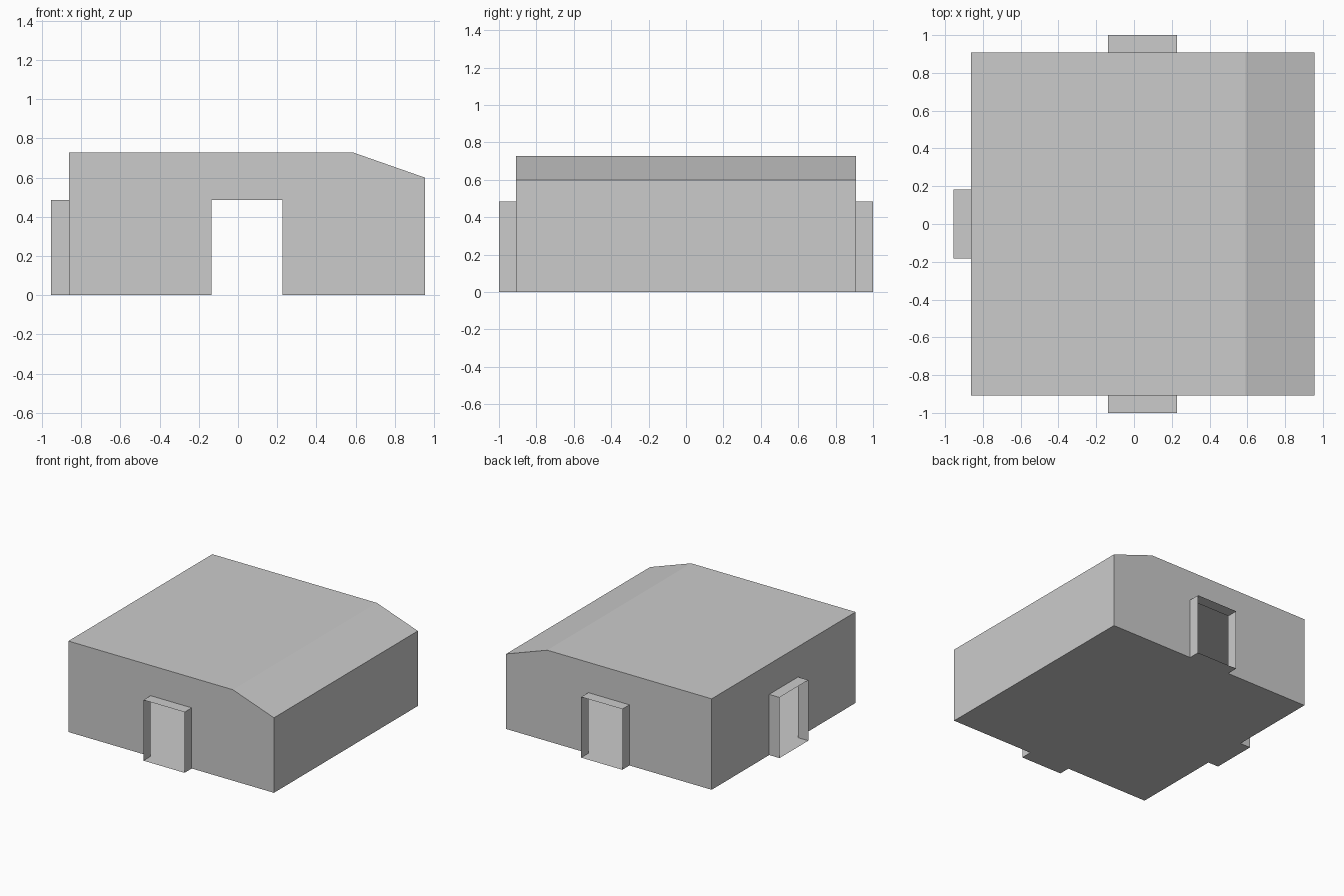
import bpy
from math import pi
from mathutils import Matrix

if "Cube" in bpy.data.objects:
    bpy.data.objects.remove(bpy.data.objects["Cube"])

U = 2 / 22                                  # modelling module
LEFT, RIGHT, RIDGE = -9.5 * U, 10.5 * U, 6.5 * U
HALF_Y = 10 * U
TOP, EAVE = 8 * U, 0.60
DOOR_H = 0.485
DOOR_A, DOOR_B = -1.5 * U, 2.5 * U          # front and back doorway in x
SIDE = 2 * U                                # half width of the left doorway


def make(name, verts, faces, matrix=Matrix()):
    mesh = bpy.data.meshes.new(name)
    mesh.from_pydata(verts, [], faces)
    mesh.transform(matrix)
    obj = bpy.data.objects.new(name, mesh)
    bpy.context.collection.objects.link(obj)
    return obj


def notched(left, right, a, b, upper):
    """Wall outline with a doorway cut out of its bottom edge."""
    return [(left, 0), (a, 0), (a, DOOR_H), (b, DOOR_H), (b, 0), (right, 0)] + upper


def wall(name, outline, depth, matrix=Matrix()):
    make(name, [(x, -depth, z) for x, z in outline], [range(len(outline))], matrix)


def porch(name, a, b, inner, outer, matrix=Matrix()):
    """Open-ended doorway tunnel with sides, top and floor."""
    ring = [(a, 0), (b, 0), (b, DOOR_H), (a, DOOR_H)]
    verts = [(x, -d, z) for d in (outer, inner) for x, z in ring]
    faces = [(i, i + 4, (i + 1) % 4 + 4, (i + 1) % 4) for i in range(4)]
    make(name, verts, faces, matrix)


def strip(name, p, q):
    """Panel running front to back between two profile points."""
    make(name, [(x, y, z) for (x, z), y in
                ((p, -HALF_Y), (p, HALF_Y), (q, HALF_Y), (q, -HALF_Y))], [(0, 1, 2, 3)])


turn_back = Matrix.Rotation(pi, 4, 'Z')
turn_left = Matrix.Rotation(-pi / 2, 4, 'Z')

# Gable walls with doorways
wall("front_wall", notched(LEFT, RIGHT, DOOR_A, DOOR_B,
     [(RIGHT, EAVE), (RIDGE, TOP), (LEFT, TOP)]), HALF_Y)
wall("back_wall", notched(-RIGHT, -LEFT, -DOOR_B, -DOOR_A,
     [(-LEFT, TOP), (-RIDGE, TOP), (-RIGHT, EAVE)]), HALF_Y, turn_back)
wall("left_wall", notched(-HALF_Y, HALF_Y, -SIDE, SIDE,
     [(HALF_Y, TOP), (-HALF_Y, TOP)]), -LEFT, turn_left)

# Floor, right wall, sloped ceiling and flat ceiling
strip("floor", (LEFT, 0), (RIGHT, 0))
strip("right_wall", (RIGHT, 0), (RIGHT, EAVE))
strip("sloped_roof", (RIGHT, EAVE), (RIDGE, TOP))
strip("flat_roof", (RIDGE, TOP), (LEFT, TOP))

# Doorway tunnels
porch("front_doorway", DOOR_A, DOOR_B, HALF_Y, HALF_Y + U)
porch("back_doorway", -DOOR_B, -DOOR_A, HALF_Y, HALF_Y + U, turn_back)
porch("left_doorway", -SIDE, SIDE, -LEFT, -LEFT + U, turn_left)
